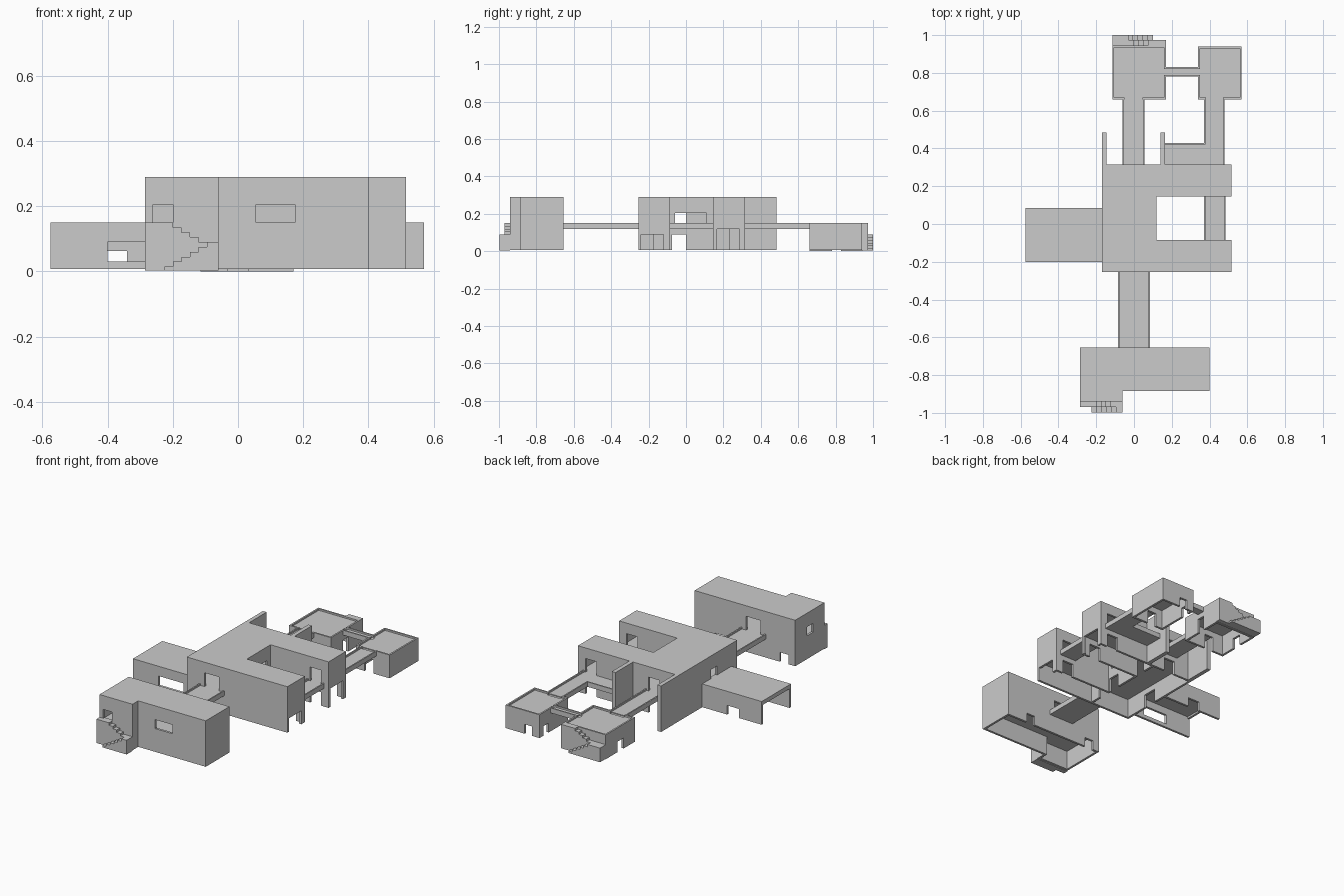
import bpy, bmesh

T = 0.014           # wall thickness
B0 = 0.007          # base height of most walls
ROOF, MID = 0.29, 0.15


def build(name, solids, voids=(), adds=()):
    """Union of boxes minus voids plus adds; boxes are (x0, x1, y0, y1, z0, z1)."""
    boxes = list(solids) + list(voids) + list(adds)
    ax = [sorted({round(b[2 * i + k], 4) for b in boxes for k in (0, 1)}) for i in range(3)]
    size = [len(a) - 1 for a in ax]

    def hit(p, group):
        return any(all(b[2 * i] < p[i] < b[2 * i + 1] for i in range(3)) for b in group)

    filled = set()
    for i in range(size[0]):
        for j in range(size[1]):
            for k in range(size[2]):
                p = [(ax[n][c] + ax[n][c + 1]) / 2 for n, c in enumerate((i, j, k))]
                if hit(p, adds) or (hit(p, solids) and not hit(p, voids)):
                    filled.add((i, j, k))
    bm = bmesh.new()
    verts = {}

    def vert(c):
        if c not in verts:
            verts[c] = bm.verts.new([ax[n][c[n]] for n in range(3)])
        return verts[c]

    for cell in filled:
        for n in range(3):
            for s in (0, 1):
                other = list(cell)
                other[n] += 2 * s - 1
                if tuple(other) in filled:
                    continue
                u, w = (n + 1) % 3, (n + 2) % 3
                ring = []
                for du, dw in ((0, 0), (1, 0), (1, 1), (0, 1)):
                    c = list(cell)
                    c[n] += s
                    c[u] += du
                    c[w] += dw
                    ring.append(vert(tuple(c)))
                bm.faces.new(ring if s else ring[::-1])
    bmesh.ops.dissolve_limit(bm, angle_limit=0.01, verts=bm.verts[:], edges=bm.edges[:])
    me = bpy.data.meshes.new(name)
    bm.to_mesh(me)
    bm.free()
    ob = bpy.data.objects.new(name, me)
    bpy.context.collection.objects.link(ob)
    return ob


def rooms(x0, x1, y0, y1, two=True):
    """Open-bottomed ground room and, for two floors, a closed upper room."""
    r = (x0 + T, x1 - T, y0 + T, y1 - T)
    return [r + (-0.1, 0.125)] + ([r + (0.14, ROOF - T)] if two else [])


def xdoor(x, y0, y1, z0, z1):
    return (x - 0.02, x + 0.02, y0, y1, z0, z1)


def ydoor(y, x0, x1, z0, z1):
    return (x0, x1, y - 0.02, y + 0.02, z0, z1)


# Front building: L-shaped, two floors
build("front_building",
      [(-0.285, 0.40, -0.885, -0.655, B0, ROOF), (-0.285, -0.06, -0.94, -0.885, B0, ROOF)],
      rooms(-0.285, 0.40, -0.885, -0.655) + rooms(-0.285, -0.06, -0.94, -0.80) + [
          ydoor(-0.94, -0.26, -0.20, 0.15, 0.205), ydoor(-0.885, 0.055, 0.175, 0.15, 0.205),
          xdoor(-0.285, -0.83, -0.77, 0.15, 0.205), ydoor(-0.655, -0.05, 0.05, 0.14, 0.225),
          ydoor(-0.655, -0.24, -0.18, -0.1, 0.065), ydoor(-0.655, 0.2, 0.26, -0.1, 0.065)])

# Main building: C-shaped around a courtyard, with fin walls at the back
build("main_building",
      [(-0.17, 0.12, -0.255, 0.315, B0, ROOF), (0.12, 0.515, -0.255, -0.085, B0, ROOF),
       (0.12, 0.515, 0.145, 0.315, B0, ROOF)],
      rooms(-0.17, 0.12, -0.255, 0.315) + rooms(0.08, 0.515, -0.255, -0.085)
      + rooms(0.08, 0.515, 0.145, 0.315) + [
          xdoor(0.12, -0.06, 0.11, 0.15, 0.205), xdoor(0.12, -0.09 + T, 0, -0.1, 0.09),
          xdoor(-0.17, -0.06, 0, 0.15, 0.205), xdoor(-0.17, -0.09, 0, -0.1, 0.09),
          xdoor(0.515, -0.24, -0.12, -0.1, 0.09), xdoor(0.515, 0.165, 0.285, -0.1, 0.12),
          ydoor(-0.255, -0.05, 0.05, 0.14, 0.225),
          ydoor(-0.085, 0.39, 0.465, 0.14, 0.225), ydoor(0.145, 0.39, 0.465, 0.14, 0.225),
          ydoor(-0.085, 0.39, 0.465, -0.1, 0.09), ydoor(0.145, 0.39, 0.465, -0.1, 0.09),
          ydoor(0.315, -0.04, 0.035, 0.14, 0.225), ydoor(0.315, 0.39, 0.465, 0.14, 0.225),
          ydoor(0.315, -0.04, 0.035, -0.1, 0.09), ydoor(0.315, 0.39, 0.465, -0.1, 0.09)],
      [(-0.17, -0.145, 0.30, 0.485, B0, ROOF), (0.14, 0.165, 0.30, 0.485, B0, ROOF),
       (0.12 - T, 0.12, -0.25, -0.17, B0, 0.13), (0.12 - T, 0.12, 0.23, 0.31, B0, 0.13)])

# Low west wing, open at its west end
build("west_wing", [(-0.575, -0.17, -0.20, 0.085, B0, MID)],
      [(-0.575 + T, -0.1, -0.20 + T, 0.085 - T, -0.1, MID - T),
       xdoor(-0.575, -0.20 + T, 0.085 - T, -0.1, 0.125),
       ydoor(-0.20, -0.40, -0.23, 0.03, 0.09), ydoor(0.085, -0.42, -0.34, -0.1, 0.063)])


# Low back pavilions with parapet roofs
def pavilion(name, x0, x1, y0, y1, z0, doors):
    top = (x0 + 0.01, x1 - 0.01, y0 + 0.01, y1 - 0.01, 0.14, 0.2)
    build(name, [(x0, x1, y0, y1, z0, MID)], rooms(x0, x1, y0, y1, False) + [top] + doors)


pavilion("back_pavilion_left", -0.115, 0.17, 0.66, 0.945, 0.0,
         [xdoor(-0.115, 0.77, 0.83, -0.1, 0.065), xdoor(0.17, 0.78, 0.83, -0.1, 0.09),
          ydoor(0.66, -0.03, 0.03, -0.1, 0.09),
          xdoor(0.17, 0.79, 0.82, 0.135, 0.2), ydoor(0.66, -0.05, 0.045, 0.135, 0.2)])
pavilion("back_pavilion_right", 0.34, 0.57, 0.66, 0.94, B0,
         [ydoor(0.94, 0.39, 0.44, -0.1, 0.065), xdoor(0.34, 0.85, 0.90, -0.1, 0.065),
          ydoor(0.66, 0.40, 0.46, -0.1, 0.09),
          xdoor(0.34, 0.79, 0.82, 0.135, 0.2), ydoor(0.66, 0.38, 0.47, 0.135, 0.2)])


# Raised walkways with low kerbs
def walkway(name, x0, x1, y0, y1, along_y=True):
    k = 0.008
    v = (x0 + k, x1 - k, y0 - k, y1 + k) if along_y else (x0 - k, x1 + k, y0 + k, y1 - k)
    build(name, [(x0, x1, y0, y1, 0.12, MID)], [v + (0.14, 0.2)])


walkway("front_walkway", -0.085, 0.085, -0.655, -0.255)
walkway("courtyard_walkway", 0.37, 0.485, -0.085, 0.145)
walkway("back_left_walkway", -0.06, 0.055, 0.315, 0.66)
walkway("pavilion_walkway", 0.17, 0.34, 0.78, 0.83, False)
build("back_terrace", [(0.165, 0.48, 0.315, 0.43, 0.12, MID), (0.37, 0.48, 0.315, 0.66, 0.12, MID)],
      [(0.165, 0.472, 0.31, 0.422, 0.14, 0.2), (0.378, 0.472, 0.31, 0.67, 0.14, 0.2)])


# Two-flight outside stairs: upper flight against the wall, lower flight outside it
def stairs(name, wall_y, far_x, land_x, land_edge, d):
    """d = +1 when the landing lies toward +x; the steps go outward in -d*y."""
    run, rise = 0.026, 0.015

    def box(xa, xb, a, b, z1):
        ys = sorted((wall_y - d * a, wall_y - d * b))
        return (min(xa, xb), max(xa, xb), ys[0], ys[1], 0.003, z1)

    parts = [box(land_edge, land_x, 0, 0.058, 0.09),
             box(far_x, land_edge - d * 4 * run, 0, 0.03, MID)]
    for i in range(4):
        x = land_edge - d * i * run
        parts.append(box(x, x - d * run, 0, 0.03, 0.09 + rise * i))
    for i in range(5):
        x = land_edge - d * i * run
        parts.append(box(x, x - d * run, 0.03, 0.058, 0.075 - rise * i))
    build(name, parts)


stairs("front_stairs", -0.94, -0.285, -0.06, -0.095, 1)
stairs("back_stairs", 0.943, 0.17, -0.115, -0.03, -1)
